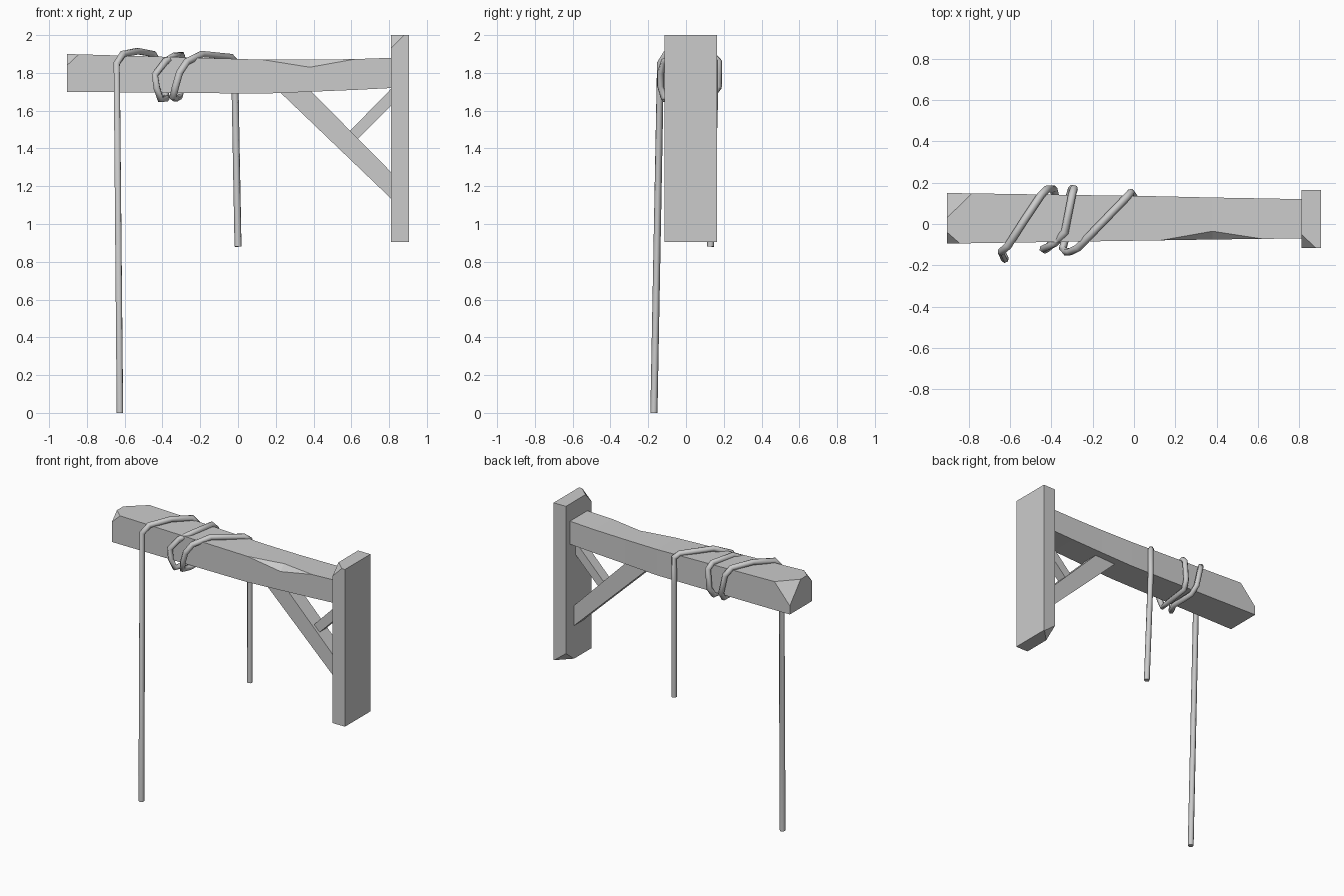
import bpy, bmesh
from mathutils import Vector

cube = bpy.data.objects.get("Cube")
if cube:
    bpy.data.objects.remove(cube, do_unlink=True)

grey = bpy.data.materials.new("plain grey")
grey.use_nodes = True
grey.diffuse_color = (0.6, 0.6, 0.6, 1)
grey.node_tree.nodes["Principled BSDF"].inputs["Base Color"].default_value = (0.6, 0.6, 0.6, 1)


def finish(name, bm):
    bmesh.ops.remove_doubles(bm, verts=bm.verts, dist=1e-4)
    bmesh.ops.recalc_face_normals(bm, faces=bm.faces)
    mesh = bpy.data.meshes.new(name)
    bm.to_mesh(mesh)
    bm.free()
    mesh.materials.append(grey)
    obj = bpy.data.objects.new(name, mesh)
    bpy.context.collection.objects.link(obj)
    return obj


def loft(rings):
    """Closed solid through rings of equal point count."""
    bm = bmesh.new()
    rows = [[bm.verts.new(p) for p in ring] for ring in rings]
    n = len(rows[0])
    for a, b in zip(rows, rows[1:]):
        for i in range(n):
            j = (i + 1) % n
            bm.faces.new((a[i], a[j], b[j], b[i]))
    bm.faces.new(rows[0])
    bm.faces.new(rows[-1])
    return bm


def cut_corner(bm, corner, dx, dy, dz):
    """Slice a corner off along the three edge offsets."""
    c = Vector(corner)
    normal = Vector((-1 / dx, -1 / dy, -1 / dz)).normalized()
    bmesh.ops.remove_doubles(bm, verts=bm.verts, dist=1e-4)
    bmesh.ops.bisect_plane(bm, geom=bm.verts[:] + bm.edges[:] + bm.faces[:],
                           plane_co=c + Vector((dx, 0, 0)), plane_no=normal, clear_outer=True)
    bmesh.ops.holes_fill(bm, edges=[e for e in bm.edges if e.is_boundary])


def slab(name, outline, y0, y1):
    return finish(name, loft([[(x, y, z) for x, z in outline] for y in (y0, y1)]))


# Beam: tapered timber with a chip in its top front edge
sections = [  # x, front, back, bottom, top, chip depth
    (-0.905, -0.095, 0.15, 1.70, 1.90, 0),
    (0.13, -0.079, 0.134, 1.69, 1.87, 0),
    (0.38, -0.075, 0.128, 1.70, 1.87, 0.04),
    (0.62, -0.072, 0.124, 1.71, 1.873, 0),
    (0.815, -0.07, 0.12, 1.72, 1.88, 0)]
beam = loft([[(x, f, b), (x, k, b), (x, k, t), (x, f + c, t), (x, f, t - c)]
             for x, f, k, b, t, c in sections])
cut_corner(beam, (-0.905, 0.15, 1.90), 0.125, -0.12, -0.14)
cut_corner(beam, (-0.905, -0.095, 1.90), 0.065, 0.055, -0.06)
finish("beam", beam)

# Wall post with two chipped corners
post = loft([[(x, -0.115, z), (x, 0.165, z), (x, 0.165, w), (x, -0.115, w)]
             for x, z, w in ((0.81, 0.905, 2.0), (0.905, 0.905, 2.0))])
cut_corner(post, (0.81, -0.115, 2.0), 0.07, 0.065, -0.07)
cut_corner(post, (0.81, 0.165, 0.905), 0.09, -0.09, 0.07)
finish("wall_post", post)

# Diagonal braces
slab("main_brace", [(0.22, 1.70), (0.38, 1.71), (0.815, 1.27), (0.815, 1.13)], -0.03, 0.075)
slab("small_brace", [(0.58, 1.48), (0.815, 1.72), (0.815, 1.63), (0.625, 1.44)], -0.01, 0.06)

# Rope: up from the ground, wound round the beam, hanging free behind
path = [(-0.625, -0.17, 0), (-0.642, -0.135, 1.85), (-0.61, -0.105, 1.9),
        (-0.53, 0.02, 1.915), (-0.45, 0.14, 1.90), (-0.42, 0.17, 1.85),
        (-0.39, 0.17, 1.72), (-0.38, 0.13, 1.67), (-0.38, -0.05, 1.665),
        (-0.41, -0.11, 1.66), (-0.43, -0.125, 1.72), (-0.44, -0.12, 1.79),
        (-0.385, -0.095, 1.86), (-0.335, -0.04, 1.89), (-0.30, 0.14, 1.895),
        (-0.29, 0.172, 1.86), (-0.30, 0.172, 1.73), (-0.31, 0.14, 1.675),
        (-0.33, -0.06, 1.665), (-0.345, -0.12, 1.67), (-0.33, -0.135, 1.73),
        (-0.31, -0.135, 1.80), (-0.27, -0.115, 1.86), (-0.19, -0.03, 1.90),
        (-0.04, 0.125, 1.885), (-0.015, 0.152, 1.86), (-0.015, 0.152, 1.68), (0, 0.13, 0.88)]
curve = bpy.data.curves.new("rope", "CURVE")
curve.dimensions = "3D"
curve.bevel_depth = 0.019
curve.bevel_resolution = 1
curve.use_fill_caps = True
spline = curve.splines.new("POLY")
spline.points.add(len(path) - 1)
for point, co in zip(spline.points, path):
    point.co = (*co, 1)
curve.materials.append(grey)
rope = bpy.data.objects.new("rope", curve)
bpy.context.collection.objects.link(rope)
bpy.ops.object.select_all(action="DESELECT")
rope.select_set(True)
bpy.context.view_layer.objects.active = rope
bpy.ops.object.convert(target="MESH")
